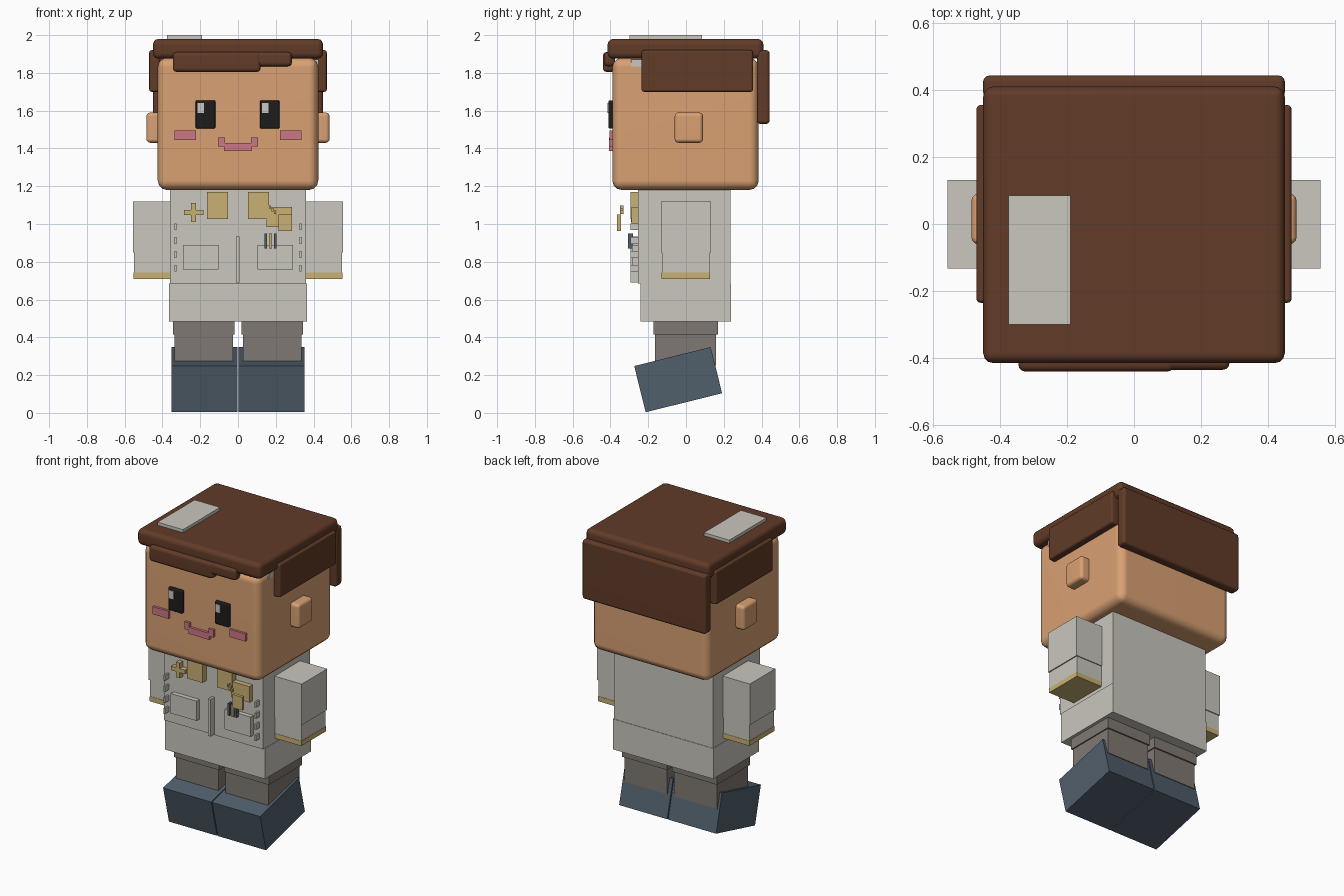
import bpy
import bmesh
import math
from mathutils import Matrix, Vector

if "Cube" in bpy.data.objects:
    bpy.data.objects.remove(bpy.data.objects["Cube"], do_unlink=True)


def srgb(code):
    """Hex colour to linear RGBA."""
    vals = [int(code[i:i + 2], 16) / 255 for i in (0, 2, 4)]
    return [v / 12.92 if v < 0.04 else ((v + 0.055) / 1.055) ** 2.4 for v in vals] + [1]


def material(name, code):
    mat = bpy.data.materials.new(name)
    mat.use_nodes = True
    mat.diffuse_color = srgb(code)
    mat.node_tree.nodes["Principled BSDF"].inputs["Base Color"].default_value = srgb(code)
    return mat


skin = material("skin", "D9A173")
hair = material("brown hair", "613B28")
cloth = material("pale grey cloth", "CAC7BE")
trouser = material("warm grey trousers", "807973")
shoe = material("slate blue", "505E6B")
gold = material("gold", "C9B173")
pink = material("pink", "CC7885")
black = material("black", "1C1C1C")


def box(name, mat, x, y, z, bevel=0, segments=3, tilt=0):
    """Box from its ranges on each axis, with optional rounded edges."""
    lo, hi = Vector((x[0], y[0], z[0])), Vector((x[1], y[1], z[1]))
    mesh = bpy.data.meshes.new(name)
    bm = bmesh.new()
    bmesh.ops.create_cube(bm, size=1, matrix=Matrix.Diagonal((*(hi - lo), 1)))
    bm.to_mesh(mesh)
    bm.free()
    mesh.materials.append(mat)
    ob = bpy.data.objects.new(name, mesh)
    ob.location = (lo + hi) / 2
    ob.rotation_euler.x = tilt
    bpy.context.collection.objects.link(ob)
    if bevel:
        mod = ob.modifiers.new("rounded edges", "BEVEL")
        mod.width, mod.segments = bevel, segments
        mod.limit_method = "NONE"
        for poly in mesh.polygons:
            poly.use_smooth = True
        normals = ob.modifiers.new("flat faces", "WEIGHTED_NORMAL")
        normals.keep_sharp = True
    return ob


def pair(name, mat, x, y, z, **options):
    """The same box on both sides of the body."""
    box("left_" + name, mat, x, y, z, **options)
    box("right_" + name, mat, (-x[1], -x[0]), y, z, **options)


# Head and ears
box("head", skin, (-0.425, 0.425), (-0.39, 0.385), (1.18, 1.88), bevel=0.05)
pair("ear", skin, (0.40, 0.485), (-0.06, 0.09), (1.43, 1.59), bevel=0.02)

# Hair blocks
box("hair_top", hair, (-0.45, 0.45), (-0.415, 0.41), (1.875, 1.98), bevel=0.03)
box("hair_back", hair, (-0.45, 0.45), (0.375, 0.443), (1.53, 1.92), bevel=0.018)
pair("hair_side", hair, (0.415, 0.47), (-0.235, 0.355), (1.70, 1.92), bevel=0.012)
box("fringe_long", hair, (-0.345, 0.12), (-0.44, -0.375), (1.805, 1.91), bevel=0.02)
box("fringe_short", hair, (0.08, 0.285), (-0.435, -0.375), (1.835, 1.91), bevel=0.02)
box("hair_patch", cloth, (-0.375, -0.19), (-0.30, 0.085), (1.96, 2.0))
box("hair_clip", cloth, (0.38, 0.427), (-0.29, -0.20), (1.835, 1.87))

# Face
for side, x in (("right", -0.172), ("left", 0.168)):
    box(side + "_eye", black, (x - 0.052, x + 0.052), (-0.41, -0.38), (1.505, 1.655), bevel=0.008)
    box(side + "_eye_glint", cloth, (x - 0.042, x - 0.007), (-0.415, -0.405), (1.588, 1.64))
pair("cheek", pink, (0.222, 0.337), (-0.405, -0.38), (1.445, 1.495))
box("mouth", pink, (-0.075, 0.075), (-0.407, -0.38), (1.387, 1.43))
pair("mouth_corner", pink, (0.07, 0.105), (-0.407, -0.38), (1.41, 1.458))

# Jacket
box("jacket", cloth, (-0.36, 0.36), (-0.255, 0.235), (0.685, 1.19))
box("jacket_hem", cloth, (-0.365, 0.365), (-0.24, 0.238), (0.485, 0.685))
box("zip", cloth, (-0.01, 0.008), (-0.295, -0.25), (0.69, 0.935))
pair("pocket", cloth, (0.102, 0.29), (-0.285, -0.25), (0.76, 0.89))
pair("collar_tab", gold, (0.052, 0.163), (-0.295, -0.25), (1.027, 1.17))
for i in range(4):
    z = 0.985 - 0.073 * i
    pair(f"stitch_{i + 1}", cloth, (0.325, 0.336), (-0.295, -0.25), (z - 0.018, z + 0.018))

# Badges and pens
box("cross_upright", gold, (-0.248, -0.222), (-0.29, -0.25), (1.01, 1.11))
box("cross_bar", gold, (-0.285, -0.183), (-0.289, -0.25), (1.047, 1.073))
box("badge", gold, (0.15, 0.285), (-0.288, -0.25), (0.985, 1.09))
box("medal", gold, (0.215, 0.287), (-0.365, -0.345), (0.963, 1.05))
for i in range(3):
    x, z = 0.17 + 0.013 * i, 1.09 - 0.014 * i
    box(f"chain_link_{i + 1}", gold, (x - 0.006, x + 0.006), (-0.35, -0.33), (z - 0.009, z + 0.009))
for i, mat in enumerate((shoe, gold, shoe)):
    x = 0.147 + 0.025 * i
    box(f"pen_{i + 1}", mat, (x - 0.007, x + 0.007), (-0.307, -0.28), (0.87, 0.95))

# Arms
pair("arm", cloth, (0.355, 0.557), (-0.133, 0.132), (0.85, 1.12))
pair("forearm", cloth, (0.36, 0.55), (-0.128, 0.126), (0.74, 0.85))
pair("cuff", gold, (0.358, 0.552), (-0.13, 0.128), (0.71, 0.742))

# Legs and tilted shoes
pair("thigh", trouser, (0.018, 0.345), (-0.172, 0.17), (0.415, 0.485))
pair("shin", trouser, (0.026, 0.337), (-0.165, 0.16), (0.25, 0.415))
pair("shoe", shoe, (0.003, 0.353), (-0.25, 0.167), (0.05, 0.302), tilt=math.radians(13.9))
